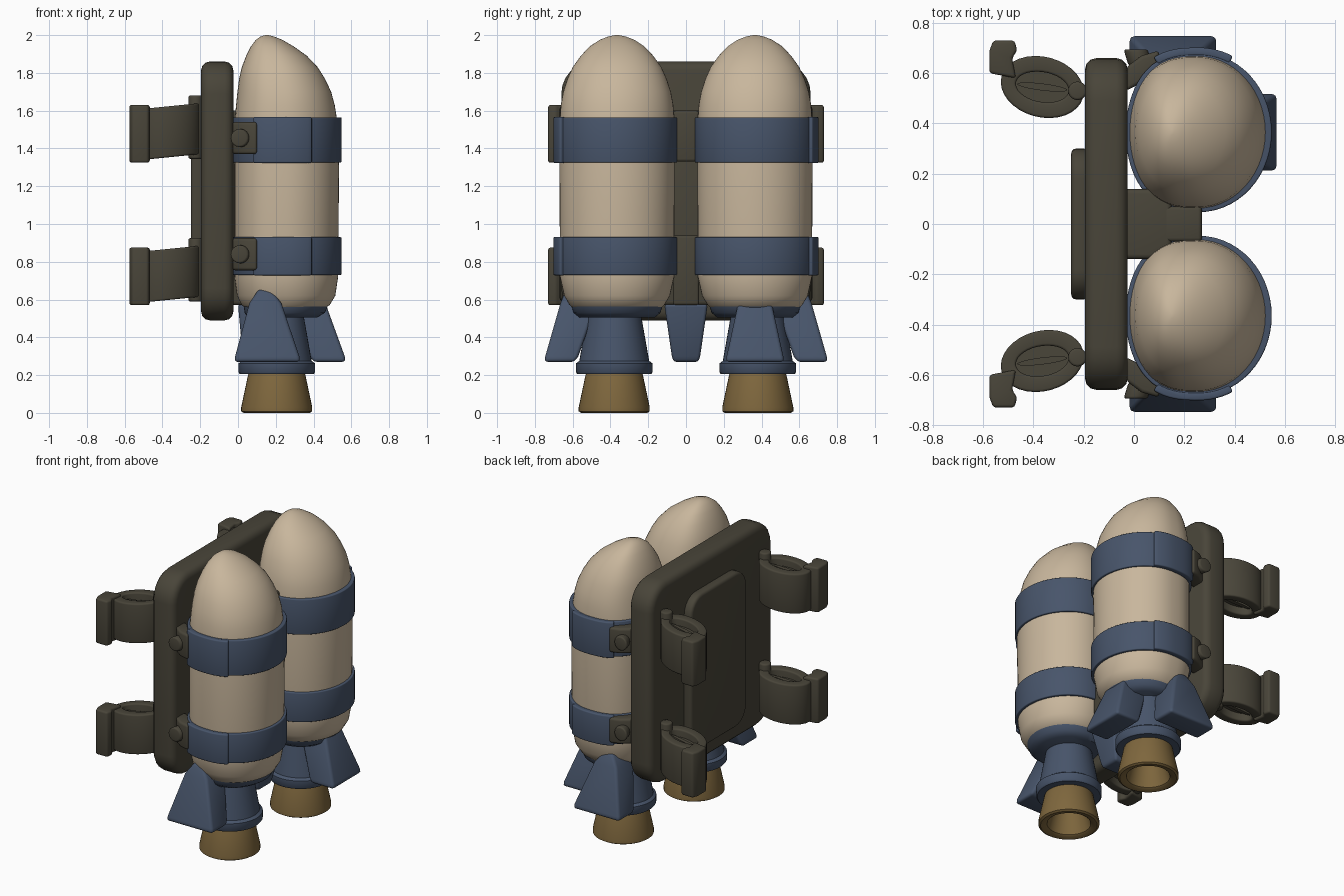
import bpy, bmesh, math

if "Cube" in bpy.data.objects:
    bpy.data.objects.remove(bpy.data.objects["Cube"])


def material(name, col):
    m = bpy.data.materials.new(name)
    m.diffuse_color = (*col, 1)
    m.use_nodes = True
    m.node_tree.nodes["Principled BSDF"].inputs["Base Color"].default_value = m.diffuse_color
    return m


CREAM = material("cream", (0.58, 0.47, 0.335))
BLUE = material("slate blue", (0.064, 0.09, 0.145))
OLIVE = material("dark olive", (0.066, 0.059, 0.041))
BRASS = material("brass", (0.21, 0.135, 0.047))


def loft(name, rings, mat, bevel=0.0, closed=False):
    """Skin a list of equal-length point rings; cap the ends or close the loop."""
    bm = bmesh.new()
    vs = [[bm.verts.new(p) for p in r] for r in rings]
    n = len(vs[0])
    pairs = list(zip(vs, vs[1:])) + ([(vs[-1], vs[0])] if closed else [])
    for a, b in pairs:
        for i in range(n):
            j = (i + 1) % n
            bm.faces.new((a[i], a[j], b[j], b[i]))
    if not closed:
        bm.faces.new(vs[0])
        bm.faces.new(vs[-1])
    bmesh.ops.recalc_face_normals(bm, faces=bm.faces)
    me = bpy.data.meshes.new(name)
    bm.to_mesh(me)
    bm.free()
    me.materials.append(mat)
    ob = bpy.data.objects.new(name, me)
    bpy.context.collection.objects.link(ob)
    bpy.ops.object.select_all(action='DESELECT')
    ob.select_set(True)
    bpy.context.view_layer.objects.active = ob
    if bevel:
        mod = ob.modifiers.new("bevel", 'BEVEL')
        mod.width, mod.segments, mod.limit_method = bevel, 3, 'ANGLE'
        mod.angle_limit = math.radians(35)
        bpy.ops.object.modifier_apply(modifier="bevel")
    bpy.ops.object.shade_smooth_by_angle(angle=math.radians(40))
    return ob


def prism(name, pts, z0, z1, mat, bevel=0.0, shear=0.0):
    return loft(name, [[(x, y, z + shear * (x + 0.45)) for x, y in pts] for z in (z0, z1)], mat, bevel)


def rect(x0, x1, y0, y1):
    return [(x0, y0), (x1, y0), (x1, y1), (x0, y1)]


def circle(cx, cy, r, z, n=40):
    return [(cx + r * math.cos(math.tau * i / n), cy + r * math.sin(math.tau * i / n), z) for i in range(n)]


def tank_point(a, s, xmin=-0.02, xmax=0.535, ry=0.305, off=0.0):
    """Tank cross-section: round outside, flattened towards the back plate."""
    c = math.cos(a)
    if c < 0:
        c = -abs(c) ** 0.72
    cx, rx = (xmin + xmax) / 2, (xmax - xmin) / 2 + off
    return cx + rx * c, s * (0.365 + (ry + off) * math.sin(a))


def tank_ring(s, z, *args, off=0.0, n=56):
    return [(*tank_point(math.tau * i / n, s, *args, off=off), z) for i in range(n)]


def rounded(y, z0, z1, r, x, n=6):
    """Rounded rectangle in the y-z plane."""
    out = []
    for k, (cy, cz) in enumerate([(y - r, z1 - r), (r - y, z1 - r), (r - y, z0 + r), (y - r, z0 + r)]):
        for i in range(n + 1):
            a = math.pi / 2 * (k + i / n)
            out.append((x, cy + r * math.cos(a), cz + r * math.sin(a)))
    return out


# Tank profile: z, back x, outer x, half width
TANK = [(0.54, 0.06, 0.43, 0.215), (0.57, 0.02, 0.485, 0.25), (0.62, -0.005, 0.515, 0.28),
        (0.72, -0.02, 0.53, 0.302), (1.30, -0.02, 0.535, 0.305), (1.55, -0.018, 0.525, 0.303),
        (1.63, -0.01, 0.512, 0.298), (1.70, -0.003, 0.493, 0.285), (1.77, 0.006, 0.46, 0.262),
        (1.83, 0.02, 0.422, 0.235), (1.89, 0.043, 0.365, 0.192), (1.94, 0.068, 0.295, 0.145),
        (1.975, 0.095, 0.235, 0.092), (1.993, 0.12, 0.19, 0.045), (2.0, 0.145, 0.16, 0.01)]

for s, side in ((-1, "near"), (1, "far")):
    loft(f"{side}_tank", [tank_ring(s, *t) for t in TANK], CREAM)

    # Bands, outer plates, brackets and bolts
    for z0, z1, lvl in ((0.73, 0.93, "lower"), (1.325, 1.565, "upper")):
        loft(f"{side}_{lvl}_band", [tank_ring(s, z, off=0.013) for z in (z0, z1)], BLUE, 0.006)
        arc = [math.radians(64 + 54 * i / 12) for i in range(13)]
        plate = [tank_point(a, s, off=0.032) for a in arc] + [tank_point(a, s, off=0.0) for a in arc[::-1]]
        prism(f"{side}_{lvl}_band_plate", plate, z0 - 0.002, z1 + 0.002, BLUE, 0.008)
        zc = (z0 + z1) / 2 + 0.01
        bracket = [(-0.03, s * 0.53), (-0.03, s * 0.625), (0.03, s * 0.67), (0.1, s * 0.69), (0.1, s * 0.6)]
        prism(f"{side}_{lvl}_bracket", bracket, zc - 0.085, zc + 0.085, OLIVE, 0.015)
        bolt = []
        for t in (0.63, 0.695):
            bolt.append([(0.02 + 0.048 * math.cos(i * math.tau / 16) - 0.3 * (t - 0.65), s * t,
                          zc + 0.048 * math.sin(i * math.tau / 16)) for i in range(16)])
        loft(f"{side}_{lvl}_bolt", bolt, OLIVE, 0.01)

    # Motor housing and hollow nozzle
    mx, my = 0.205, s * 0.38
    loft(f"{side}_motor_collar", [tank_ring(s, 0.505, 0.05, 0.42, 0.20),
                                  tank_ring(s, 0.53, 0.035, 0.46, 0.23),
                                  tank_ring(s, 0.565, 0.03, 0.475, 0.24)], BLUE)
    loft(f"{side}_motor", [circle(mx, my, r, z) for r, z in
         ((0.15, 0.205), (0.195, 0.205), (0.203, 0.215), (0.203, 0.262), (0.185, 0.275), (0.14, 0.53))], BLUE)
    loft(f"{side}_nozzle", [circle(mx, my, r, z) for r, z in
         ((0.10, 0.15), (0.135, 0.012), (0.145, 0.005), (0.175, 0.0), (0.188, 0.008), (0.188, 0.03),
          (0.152, 0.2), (0.14, 0.23))], BRASS)

    # Outer fin
    fin = []
    for z, xa, xb, ya, yb in ((0.27, -0.02, 0.33, 0.59, 0.75), (0.30, -0.015, 0.325, 0.57, 0.745),
                              (0.58, 0.06, 0.23, 0.47, 0.665), (0.655, 0.11, 0.175, 0.45, 0.635)):
        fin.append([(x, y * s, z) for x, y in rect(xa, xb, ya, yb)])
    loft(f"{side}_outer_fin", fin, BLUE, 0.018)

    # Strap loops with end tabs on the wearer's side
    for z0, lvl in ((0.59, "lower"), (1.345, "upper")):
        z1 = z0 + 0.27

        def oval(rx, ry, z, dx=0.0):
            return [(x, s * y, z + 0.1 * (x + 0.45)) for x, y, _ in
                    [(-0.365 + dx + rx * math.cos(i * math.tau / 32),
                      0.545 + ry * math.sin(i * math.tau / 32) - 0.12 * rx * math.cos(i * math.tau / 32), 0)
                     for i in range(32)]]
        loft(f"{side}_{lvl}_strap_loop", [oval(0.165, 0.122, z0), oval(0.165, 0.122, z1),
             oval(0.105, 0.06, z1), oval(0.105, 0.06, z0)], OLIVE, 0.01, closed=True)
        loft(f"{side}_{lvl}_strap_lining", [oval(0.11, 0.065, z0 + 0.05), oval(0.11, 0.065, z1 - 0.05)], OLIVE)
        loft(f"{side}_{lvl}_strap_fold", [oval(0.1, 0.014, z0 + 0.03), oval(0.1, 0.014, z1 - 0.03)], OLIVE)
        tab = [(-0.575, 0.6), (-0.47, 0.58), (-0.485, 0.66), (-0.465, 0.69), (-0.475, 0.73), (-0.56, 0.73),
               (-0.575, 0.69)]
        prism(f"{side}_{lvl}_strap_tab", [(x, s * y) for x, y in tab], z0 - 0.02, z1 + 0.015, OLIVE, 0.012)
        loft(f"{side}_{lvl}_strap_hinge", [circle(-0.225, s * 0.53, 0.037, z, 20) for z in (z0, z1 + 0.065)],
             OLIVE, 0.01)

# Single side fin on the far tank
side_fin = []
for z, xa, xb, w in ((0.27, 0.40, 0.57, 0.155), (0.30, 0.38, 0.565, 0.15), (0.575, 0.27, 0.465, 0.09)):
    side_fin.append([(x, y, z) for x, y in rect(xa, xb, 0.365 - w, 0.365 + w)])
loft("far_side_fin", side_fin, BLUE, 0.018)

# Centre fin between the tanks
centre_fin = []
for z, xa, xb, w in ((0.27, 0.03, 0.2, 0.065), (0.30, 0.025, 0.21, 0.075), (0.575, 0.0, 0.27, 0.115)):
    centre_fin.append([(x, y, z) for x, y in rect(xa, xb, -w, w)])
loft("centre_fin", centre_fin, BLUE, 0.015)

# Back plate, wearer's pad and the spine joining the tanks
loft("back_plate", [rounded(0.66, 0.49, 1.86, 0.17, x) for x in (-0.195, -0.025)], OLIVE, 0.045)
loft("back_pad", [rounded(0.30, 0.62, 1.67, 0.12, x) for x in (-0.25, -0.18)], OLIVE, 0.02)
prism("spine", rect(-0.06, 0.15, -0.14, 0.14), 0.57, 1.60, OLIVE, 0.02)
prism("lower_spine_block", rect(0.1, 0.27, -0.07, 0.07), 0.57, 0.94, OLIVE, 0.015)
prism("upper_spine_block", rect(0.1, 0.27, -0.07, 0.07), 1.33, 1.60, OLIVE, 0.015)
